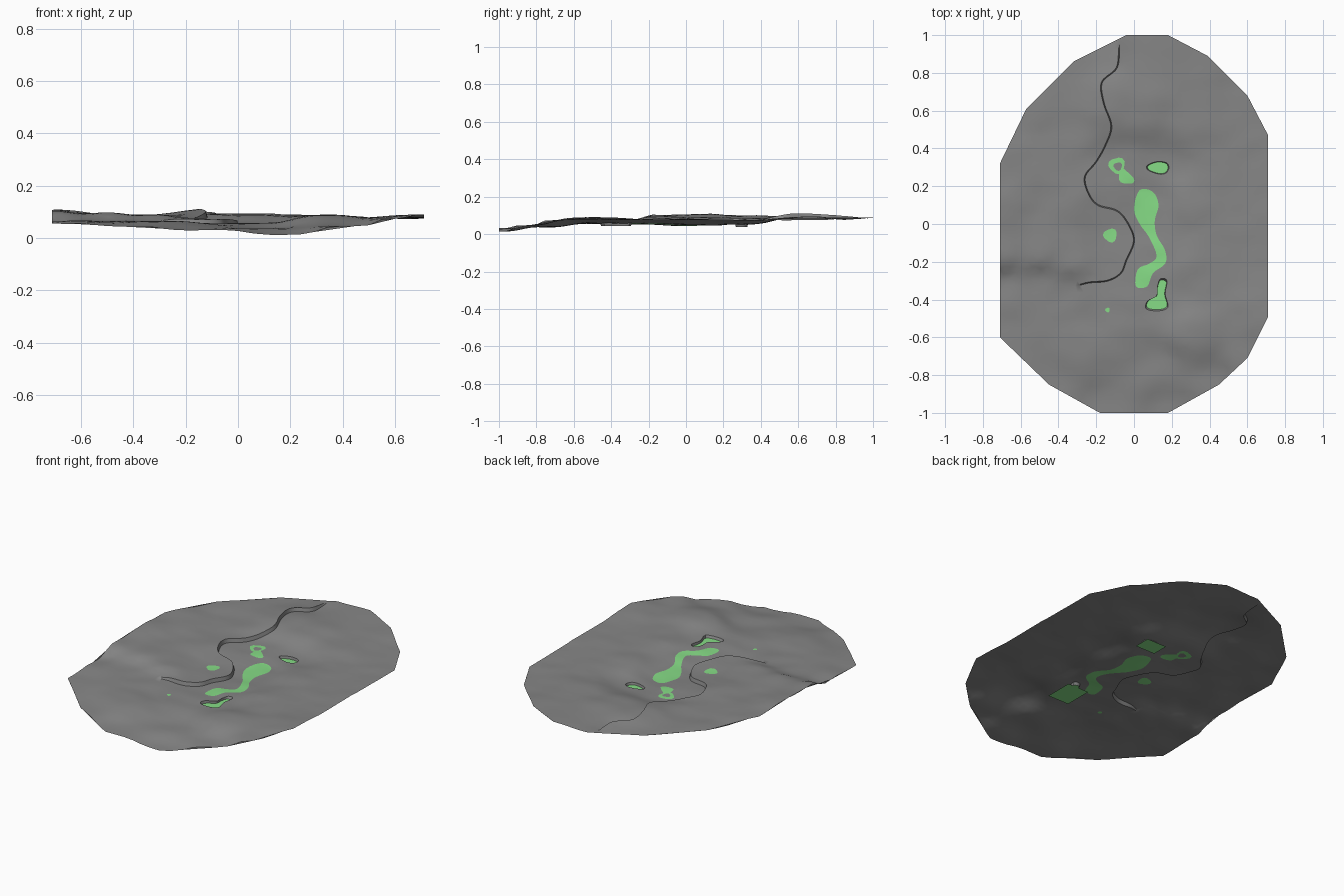
import bpy, bmesh, math, random
from mathutils import Vector, noise
from mathutils.geometry import delaunay_2d_cdt

random.seed(4)
if "Cube" in bpy.data.objects:
    bpy.data.objects.remove(bpy.data.objects["Cube"], do_unlink=True)


def make_material(name, colour):
    mat = bpy.data.materials.new(name)
    mat.use_nodes = True
    mat.diffuse_color = (*colour, 1)
    mat.node_tree.nodes["Principled BSDF"].inputs["Base Color"].default_value = (*colour, 1)
    return mat


rock = make_material("grey rock", (0.24, 0.24, 0.24))
green = make_material("pool green", (0.24, 0.72, 0.24))


# Helpers for curves and outlines
def smooth_curve(points, steps, closed):
    """Sample a Catmull-Rom curve through the points."""
    pts = [Vector(p) for p in points]
    n = len(pts)
    get = (lambda i: pts[i % n]) if closed else (lambda i: pts[max(0, min(n - 1, i))])
    out = []
    for i in range(n if closed else n - 1):
        a, b, c, d = (get(i + k) for k in (-1, 0, 1, 2))
        for s in range(steps):
            t = s / steps
            out.append(b + (c - a) * t / 2 + (a * 2 - b * 5 + c * 4 - d) * t * t / 2
                       + (b * 3 - a - c * 3 + d) * t ** 3 / 2)
    return out if closed else out + [pts[-1]]


def blob(cx, cy, radius, wobble=0.12, count=14):
    """Slightly uneven round outline."""
    ring = []
    for i in range(count):
        a = math.tau * i / count
        r = radius * (1 + wobble * math.sin(a * 3 + cx * 9))
        ring.append(Vector((cx + r * math.cos(a), cy + r * math.sin(a))))
    return ring


def scaled(ring, factor):
    centre = sum(ring, Vector((0, 0))) / len(ring)
    return [centre + (p - centre) * factor for p in ring]


def inside(p, ring):
    hit = False
    for a, b in zip(ring, ring[1:] + ring[:1]):
        if (a.y > p.y) != (b.y > p.y) and p.x < a.x + (b.x - a.x) * (p.y - a.y) / (b.y - a.y):
            hit = not hit
    return hit


# Ground rim and its heights, then valley, ledge and hill points
rim = [(-.71, -.6, .055), (-.71, -.3, .058), (-.71, -.18, .106), (-.71, .1, .108), (-.71, .32, .1),
       (-.57, .61, .09), (-.32, .86, .085), (-.04, 1, .085), (.18, 1, .09), (.39, .89, .085),
       (.6, .68, .075), (.71, .47, .075), (.71, 0, .08), (.71, -.49, .09), (.6, -.71, .075),
       (.45, -.85, .045), (.18, -1, .012), (-.18, -1, .03), (-.45, -.85, .045)]
valley = [(-.08, .3, .056), (.08, .13, .046), (.07, 0, .048), (.13, -.15, .055), (.05, -.3, .058),
          (.13, -.4, .056), (.13, .3, .05), (-.13, -.06, .066), (-.14, -.45, .055), (.1, -.75, .036)]
hills = [(-.5, -.17, .1), (-.5, -.3, .062), (-.35, -.19, .09), (-.35, -.36, .062), (-.4, .1, .088),
         (-.3, -.65, .065), (-.15, .62, .1), (.05, .63, .095), (.3, .55, .085), (-.35, .5, .085),
         (.33, .1, .08), (.33, -.2, .08), (.33, -.57, .09), (.5, .2, .075)]
relief = rim + valley + hills

# Cliff line, green patches and sunken pools
cliff = smooth_curve([(-.08, .96), (-.09, .83), (-.17, .75), (-.16, .64), (-.12, .52), (-.15, .42),
                      (-.2, .33), (-.26, .25), (-.24, .16), (-.19, .1), (-.09, .07), (-.03, 0),
                      (0, -.09), (-.04, -.19), (-.07, -.26), (-.14, -.3), (-.24, -.31), (-.31, -.33)],
                     6, False)
river = smooth_curve([(.03, .18), (.1, .17), (.13, .1), (.11, .02), (.12, -.06), (.165, -.14),
                      (.165, -.21), (.1, -.26), (.07, -.33), (.01, -.33), (.02, -.24), (.08, -.21),
                      (.12, -.17), (.08, -.07), (.03, 0), (0, .08)], 4, True)
spill = smooth_curve([(-.07, .3), (-.04, .28), (0, .24), (-.01, .215), (-.07, .22), (-.08, .26)], 3, True)
crater_outer, crater_hole = blob(-.09, .31, .043), blob(-.085, .305, .022)
patches = [river, spill, crater_outer, blob(-.125, -.06, .036), blob(-.14, -.455, .012)]
pits = [
    (smooth_curve([(.07, .31), (.12, .33), (.17, .325), (.185, .3), (.17, .27), (.13, .265),
                   (.075, .285)], 4, True), .037),
    (smooth_curve([(.14, -.29), (.175, -.3), (.165, -.37), (.18, -.44), (.13, -.46), (.065, -.45),
                   (.07, -.41), (.12, -.38), (.125, -.33)], 4, True), .043),
]

cliff_normals = []
for i in range(len(cliff)):
    d = (cliff[min(i + 1, len(cliff) - 1)] - cliff[max(i - 1, 0)]).normalized()
    cliff_normals.append(Vector((d.y, -d.x)))


def height(p):
    for ring, floor in pits:
        if inside(p, scaled(ring, .95)):
            return floor
    # Rolling ground blended from the height points
    total = weight = 0
    for x, y, z in relief:
        w = 1 / ((p.x - x) ** 2 + (p.y - y) ** 2 + .0025) ** 1.7
        total += w * z
        weight += w
    z = total / weight + .004 * noise.noise(Vector((p.x * 7, p.y * 11, 0))) * (1 - p.length_squared / 2)
    # Step at the cliff, fading with distance and toward both ends
    i = min(range(len(cliff)), key=lambda k: (cliff[k] - p).length_squared)
    offset = p - cliff[i]
    t = i / (len(cliff) - 1)
    side = 1 if offset.dot(cliff_normals[i]) > 0 else -1
    return z + side * .011 * min(1, t * 20, (1 - t) * 12) * math.exp(-offset.length / .08)


# Gather outline points and constraint edges
points, edges = [], []


def add_line(line, closed):
    start = len(points)
    points.extend(line)
    n = len(line)
    edges.extend((start + i, start + (i + 1) % n) for i in range(n if closed else n - 1))


border = []
for a, b in zip(rim, rim[1:] + rim[:1]):
    a, b = Vector(a[:2]), Vector(b[:2])
    count = max(1, round((b - a).length / .06))
    border += [a.lerp(b, k / count) for k in range(count)]
add_line(border, True)
for direction in (-1, 1):
    add_line([p + n * direction * .003 for p, n in zip(cliff, cliff_normals)], False)
for ring in patches + [crater_hole]:
    add_line(ring, True)
for ring, floor in pits:
    add_line(ring, True)
    add_line(scaled(ring, .91), True)

# Fill the ground with scattered points clear of the outlines
fixed = list(points)
step = .033
for ix in range(-22, 23):
    for iy in range(-31, 32):
        p = Vector(((ix + random.uniform(-.2, .2)) * step, (iy + random.uniform(-.2, .2)) * step))
        if inside(p, scaled(border, .975)) and all((p - q).length_squared > .00015 for q in fixed):
            points.append(p)

flat, _, faces, *_ = delaunay_2d_cdt(points, edges, [], 0, 1e-5)
mesh = bpy.data.meshes.new("ground")
mesh.from_pydata([(p.x, p.y, height(p)) for p in flat], [], faces)
mesh.materials.append(rock)
mesh.materials.append(green)
pit_floors = [scaled(ring, .92) for ring, floor in pits]
for face in mesh.polygons:
    c = Vector(face.center[:2])
    wet = any(inside(c, ring) for ring in patches + pit_floors) and not inside(c, crater_hole)
    face.material_index = int(wet)
ground = bpy.data.objects.new("ground", mesh)
bpy.context.collection.objects.link(ground)

bm = bmesh.new()
bm.from_mesh(mesh)
for face in bm.faces:
    if face.normal.z < 0:
        face.normal_flip()
bm.to_mesh(mesh)
bm.free()
bpy.context.view_layer.objects.active = ground
ground.select_set(True)
bpy.ops.object.shade_smooth_by_angle(angle=math.radians(35))

# Flat water sheets under the sunken pools
for name, (ring, floor), centre, size in zip(("back_pool_sheet", "front_pool_sheet"), pits,
                                             ((.13, .298), (.135, -.395)), ((.13, .1), (.14, .17))):
    bpy.ops.mesh.primitive_plane_add(size=1, location=(*centre, floor - .002))
    sheet = bpy.context.object
    sheet.name = name
    sheet.scale = (*size, 1)
    sheet.data.materials.append(green)
